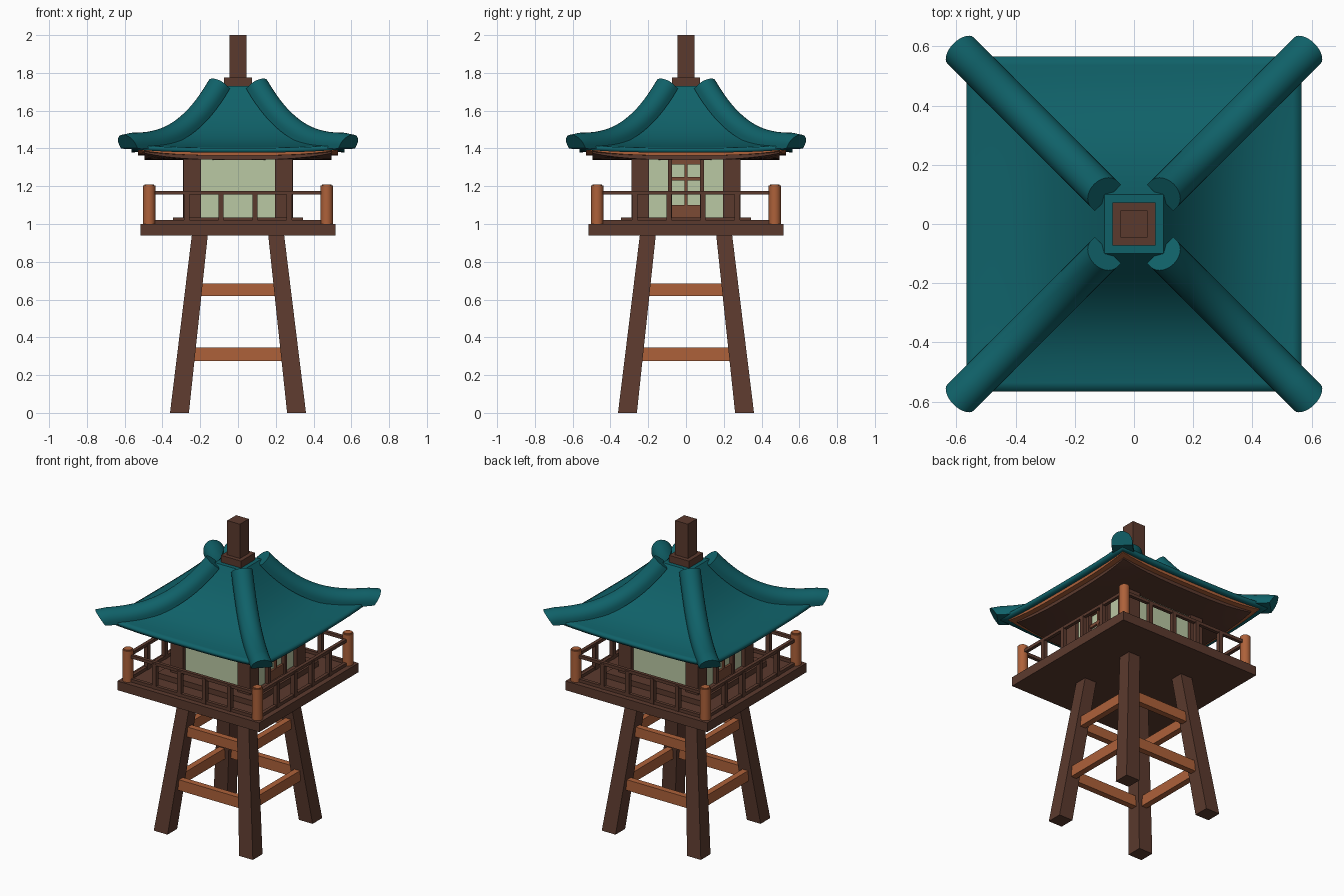
import bpy, bmesh, math
from mathutils import Vector

if "Cube" in bpy.data.objects:
    bpy.data.objects.remove(bpy.data.objects["Cube"])

def mat(name, col):
    m = bpy.data.materials.new(name)
    m.diffuse_color = (*col, 1)
    m.use_nodes = True
    m.node_tree.nodes["Principled BSDF"].inputs["Base Color"].default_value = m.diffuse_color
    return m

BROWN = mat("dark_wood", (0.105, 0.042, 0.027))
ORANGE = mat("orange_wood", (0.42, 0.12, 0.042))
DOOR = mat("door_wood", (0.2, 0.07, 0.036))
TEAL = mat("teal_tile", (0.005, 0.12, 0.14))
PAPER = mat("paper", (0.49, 0.58, 0.37))

def finish(name, bm, m, smooth=False):
    bmesh.ops.recalc_face_normals(bm, faces=bm.faces)
    me = bpy.data.meshes.new(name)
    bm.to_mesh(me)
    bm.free()
    me.materials.append(m)
    ob = bpy.data.objects.new(name, me)
    bpy.context.collection.objects.link(ob)
    if smooth:
        bpy.ops.object.select_all(action='DESELECT')
        bpy.context.view_layer.objects.active = ob
        ob.select_set(True)
        bpy.ops.object.shade_smooth_by_angle(angle=math.radians(35))
    return ob

def box(name, lo, hi, m):
    bm = bmesh.new()
    bmesh.ops.create_cube(bm, size=1)
    for v in bm.verts:
        v.co = [(a + b) / 2 + c * (b - a) for a, b, c in zip(lo, hi, v.co)]
    return finish(name, bm, m)

def slab(name, h, z0, z1, m):
    return box(name, (-h, -h, z0), (h, h, z1), m)

def ring(name, lo, hi, m, sides=(0, 1, 2, 3)):
    # box described on the front side, repeated by quarter turns
    for k in sides:
        ob = box(f"{name}_{k + 1}", lo, hi, m)
        ob.rotation_euler.z = k * math.pi / 2

CORNERS = [(a, b) for a in (-1, 1) for b in (-1, 1)]

# splayed tapering legs
for i, (sx, sy) in enumerate(CORNERS):
    bm = bmesh.new()
    bmesh.ops.create_cube(bm, size=2)
    for v in bm.verts:
        c, h, z = (0.31, 0.05, 0) if v.co.z < 0 else (0.2, 0.042, 0.96)
        v.co = (sx * c + v.co.x * h, sy * c + v.co.y * h, z)
    finish(f"leg_{i + 1}", bm, BROWN)

# cross braces between the legs
for n, z0, z1 in (("lower", 0.275, 0.345), ("upper", 0.62, 0.685)):
    c = 0.31 - 0.117 * (z0 + z1) / 2
    ring(n + "_brace", (-c, -c - 0.02, z0), (c, -c + 0.02, z1), ORANGE)

# platform and house base
slab("platform", 0.515, 0.94, 1.0, BROWN)
slab("house_base", 0.345, 1.0, 1.035, BROWN)

# railing
for i, (sx, sy) in enumerate(CORNERS):
    bm = bmesh.new()
    bmesh.ops.create_cone(bm, cap_ends=True, segments=20, radius1=0.032, radius2=0.032, depth=0.21)
    top = [e for e in bm.edges if all(v.co.z > 0 for v in e.verts)]
    bmesh.ops.bevel(bm, geom=top, offset=0.006, segments=2, affect='EDGES')
    bmesh.ops.translate(bm, verts=bm.verts, vec=(sx * 0.47, sy * 0.47, 1.105))
    finish(f"railing_post_{i + 1}", bm, ORANGE, True)
ring("top_rail", (-0.47, -0.481, 1.155), (0.47, -0.459, 1.175), BROWN)
ring("bottom_rail", (-0.47, -0.481, 1.0), (0.47, -0.459, 1.02), BROWN)
for j, x in enumerate((-0.272, -0.09, 0.09, 0.272)):
    ring(f"baluster_{j + 1}", (x - 0.014, -0.484, 1.0), (x + 0.014, -0.456, 1.165), BROWN)

# house corner posts and paper walls
for i, (sx, sy) in enumerate(CORNERS):
    x, y = sx * 0.243, sy * 0.243
    box(f"house_post_{i + 1}", (x - 0.046, y - 0.046, 1.0), (x + 0.046, y + 0.046, 1.37), BROWN)
slab("paper_walls", 0.265, 1.03, 1.37, PAPER)

# doors on the left and right sides
LR = (1, 3)
for j, x in enumerate((-0.085, 0.085)):
    ring(f"door_jamb_{j + 1}", (x - 0.011, -0.29, 1.03), (x + 0.011, -0.26, 1.36), BROWN, LR)
ring("door_panel", (-0.08, -0.28, 1.03), (0.08, -0.26, 1.10), DOOR, LR)
for j, (z0, z1) in enumerate(((1.155, 1.17), (1.23, 1.25), (1.315, 1.36))):
    ring(f"door_bar_{j + 1}", (-0.08, -0.28, z0), (0.08, -0.26, z1), DOOR, LR)
ring("door_mullion", (-0.007, -0.28, 1.09), (0.007, -0.26, 1.33), DOOR, LR)

# upturned eave layers under the roof
def eave(name, h, z0, z1, lift, m):
    bm = bmesh.new()
    bmesh.ops.create_grid(bm, x_segments=16, y_segments=16, size=h)
    g = bmesh.ops.extrude_face_region(bm, geom=bm.faces[:])
    up = {v for v in g["geom"] if isinstance(v, bmesh.types.BMVert)}
    for v in bm.verts:
        v.co.z = (z1 if v in up else z0) + lift * abs(v.co.x * v.co.y / h / h) ** 3
    finish(name, bm, m, True)

eave("eave_soffit", 0.495, 1.34, 1.366, 0.035, BROWN)
eave("eave_trim", 0.53, 1.362, 1.384, 0.03, ORANGE)

# curved roof
def hip_z(r):
    t = min(1, (r - 0.1) / 0.485)
    return 1.42 + 0.31 * (1 - t) ** 2.7

bm = bmesh.new()
N, M = 16, 16
for k in range(4):
    c, s = (1, 0, -1, 0)[k], (0, 1, 0, -1)[k]
    rows = []
    for i in range(N + 1):
        t = i / N
        r = 0.1 + 0.465 * t
        row = []
        for j in range(M + 1):
            u = 2 * j / M - 1
            x, y = u * r, -r
            z = hip_z(r) - 0.018 * t * t * (1 - abs(u) ** 3)
            row.append(bm.verts.new((c * x - s * y, s * x + c * y, z)))
        rows.append(row)
    for a, b in zip(rows, rows[1:]):
        for j in range(M):
            bm.faces.new((a[j], b[j], b[j + 1], a[j + 1]))
bmesh.ops.remove_doubles(bm, verts=bm.verts, dist=1e-4)
rim = [e for e in bm.edges if e.is_boundary and e.verts[0].co.z > 1.7]
bmesh.ops.contextual_create(bm, geom=rim)
roof = finish("roof", bm, TEAL, True)
sol = roof.modifiers.new("thickness", 'SOLIDIFY')
sol.thickness, sol.offset = 0.024, -1

# half-round hip ridges
R, A = 0.063, 14
for k, (sx, sy) in enumerate(CORNERS):
    bm = bmesh.new()
    out = Vector((sx, sy, 0)).normalized()
    side = Vector((-sy, sx, 0)).normalized()
    rings = []
    for i in range(21):
        r = 0.1 + 0.485 * i / 20
        slope = (hip_z(r + 0.004) - hip_z(r - 0.004)) / 0.008 / math.sqrt(2)
        if i == 20:
            slope = -0.65   # end face leans outward
        n = (Vector((0, 0, 1)) - out * slope).normalized()
        p = Vector((sx * r, sy * r, hip_z(r)))
        pts = [p + side * R * math.cos(math.pi * a / A) + n * R * math.sin(math.pi * a / A)
               for a in range(A + 1)]
        pts += [pts[-1] - n * 0.022, pts[0] - n * 0.022]
        rings.append([bm.verts.new(q) for q in pts])
    for a, b in zip(rings, rings[1:]):
        for j in range(len(a)):
            q = (j + 1) % len(a)
            bm.faces.new((a[j], a[q], b[q], b[j]))
    bm.faces.new(rings[0])
    bm.faces.new(rings[-1])
    finish(f"hip_ridge_{k + 1}", bm, TEAL, True)

# finial
slab("finial_base", 0.073, 1.72, 1.775, BROWN)
slab("finial_post", 0.046, 1.76, 2.0, BROWN)
